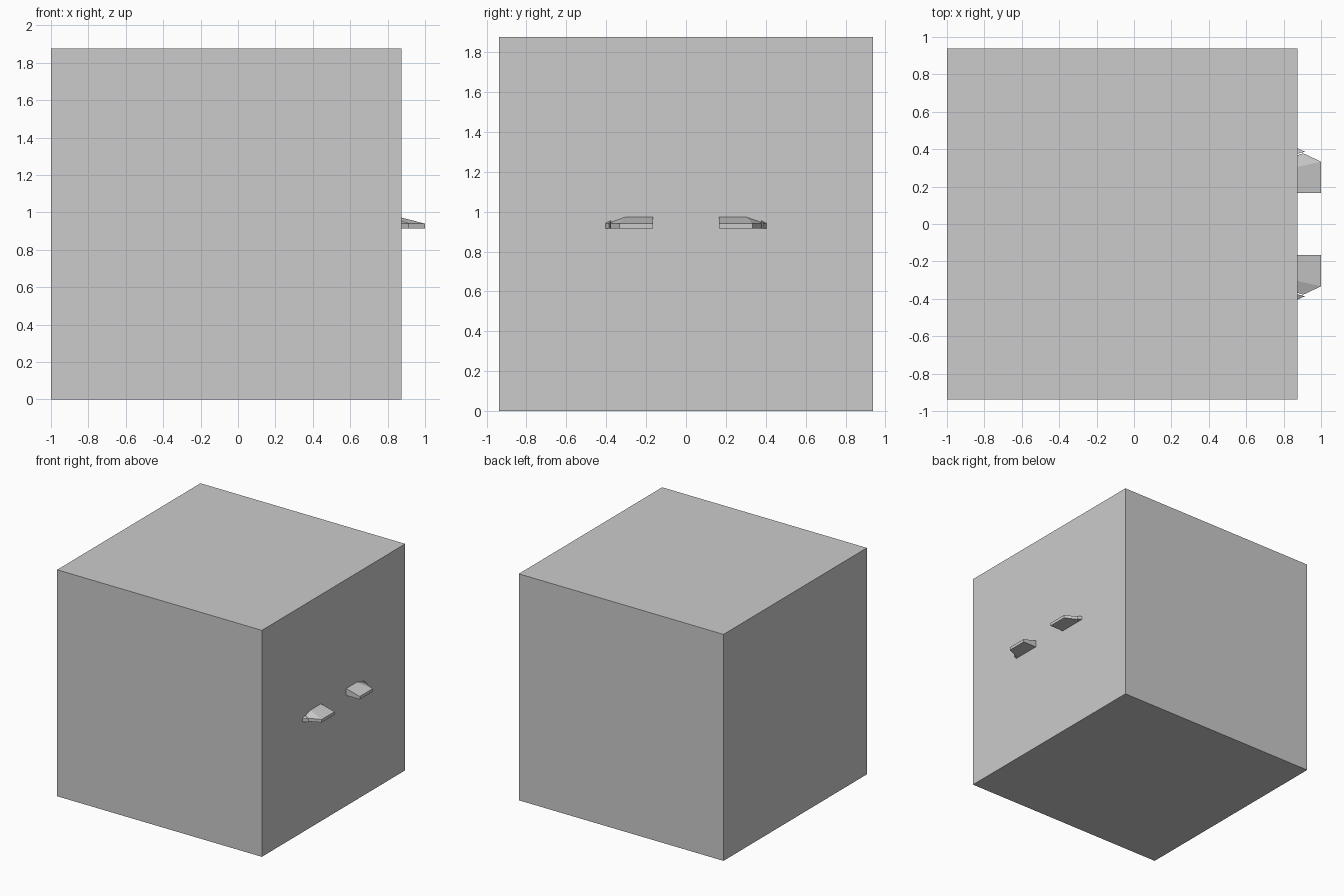
import bpy, bmesh

if "Cube" in bpy.data.objects:
    bpy.data.objects.remove(bpy.data.objects["Cube"])


def add_object(name, bm):
    bmesh.ops.recalc_face_normals(bm, faces=bm.faces)
    mesh = bpy.data.meshes.new(name)
    bm.to_mesh(mesh)
    bm.free()
    ob = bpy.data.objects.new(name, mesh)
    bpy.context.collection.objects.link(ob)
    return ob


def mirrored_slab(name, outline, base):
    """Slab on a flat base; outline points are (x, y, top height)."""
    bm = bmesh.new()
    low = [bm.verts.new((x, y, base)) for x, y, z in outline]
    top = [bm.verts.new(p) for p in outline]
    n = len(outline)
    bm.faces.new(low[::-1])
    for i in range(n):
        j = (i + 1) % n
        bm.faces.new((low[i], low[j], top[j], top[i]))
    # top split along the fold from the front corner to the back ridge
    if n > 4:
        bm.faces.new((top[0], top[1], top[2], top[5]))
        bm.faces.new((top[2], top[4], top[5]))
        bm.faces.new((top[2], top[3], top[4]))
    else:
        bm.faces.new(top)
    ob = add_object(name, bm)
    mod = ob.modifiers.new("mirror", 'MIRROR')
    mod.use_axis = (False, True, False)
    mod.use_clip = False
    return ob


# Main block
bm = bmesh.new()
bmesh.ops.create_cube(bm, size=1.875)
bmesh.ops.translate(bm, verts=bm.verts, vec=(-0.0625, 0, 0.9375))
add_object("block", bm)

# Pair of sloped ledges on the right face
mirrored_slab("ledge", [(0.875, 0.165, 0.972), (1.0, 0.165, 0.94),
                        (1.0, 0.333, 0.94), (0.905, 0.378, 0.942),
                        (0.875, 0.368, 0.95), (0.875, 0.305, 0.972)], 0.915)

# Small pointed tips at the outer ends of the ledges
mirrored_slab("ledge_tip", [(0.875, 0.376, 0.955), (0.914, 0.386, 0.942),
                            (0.875, 0.404, 0.942)], 0.915)
